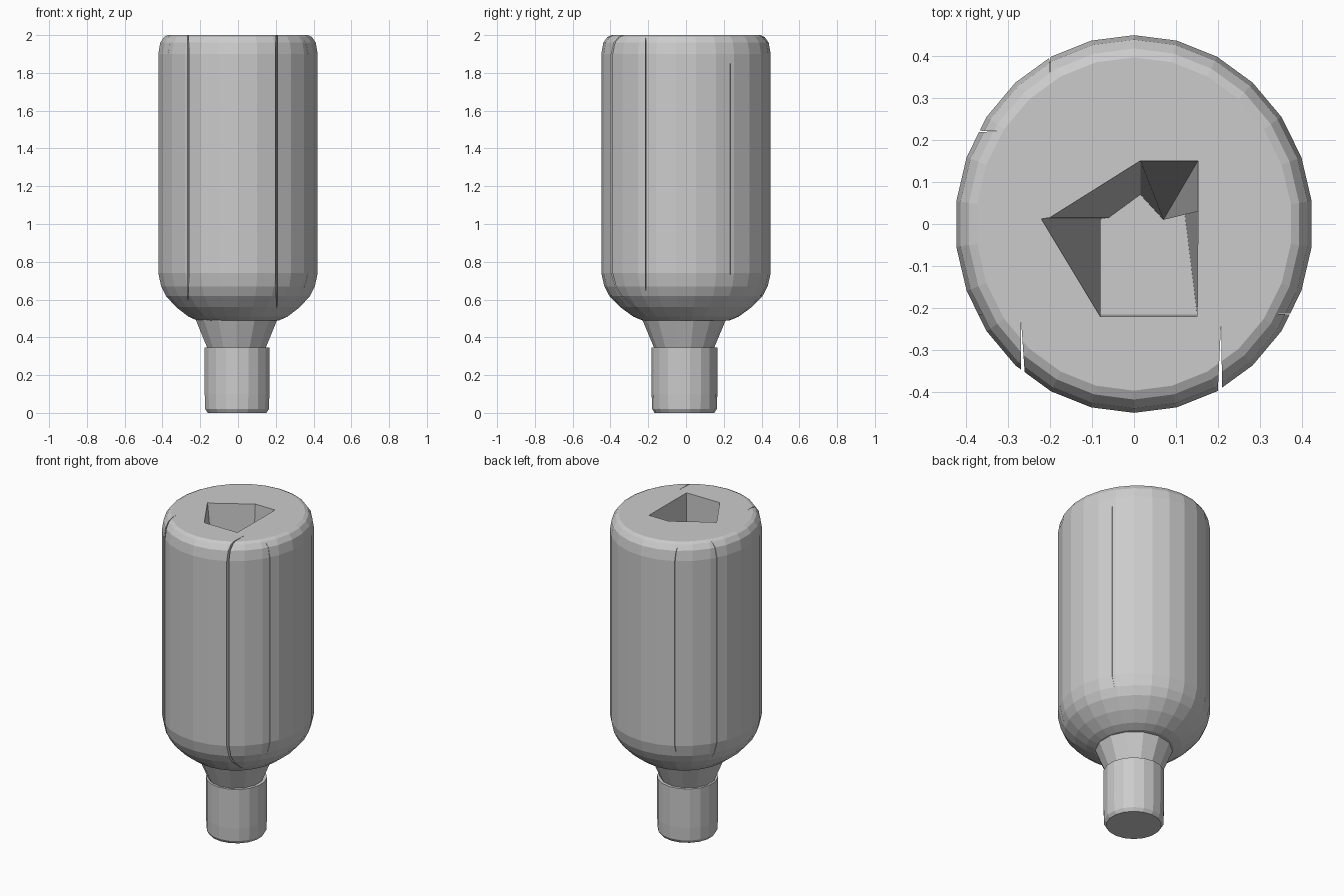
import bpy, bmesh, math

if "Cube" in bpy.data.objects:
    bpy.data.objects.remove(bpy.data.objects["Cube"])


def loft(name, rings, hide=False):
    """Solid through rings of equal point count, bottom ring first."""
    bm = bmesh.new()
    loops = [[bm.verts.new(p) for p in ring] for ring in rings]
    n = len(loops[0])
    for a, b in zip(loops, loops[1:]):
        for i in range(n):
            j = (i + 1) % n
            bm.faces.new((a[i], a[j], b[j], b[i]))
    bm.faces.new(loops[0][::-1])
    bm.faces.new(loops[-1])
    bmesh.ops.recalc_face_normals(bm, faces=bm.faces)
    mesh = bpy.data.meshes.new(name)
    bm.to_mesh(mesh)
    bm.free()
    obj = bpy.data.objects.new(name, mesh)
    bpy.context.collection.objects.link(obj)
    obj.hide_render = hide
    return obj


def lathe(name, profile, sides, sx=1.0, sy=1.0, cx=0.0, cy=0.0):
    angles = [math.tau * (i + 0.5) / sides for i in range(sides)]
    return loft(name, [[(cx + r * sx * math.cos(a), cy + r * sy * math.sin(a), z)
                        for a in angles] for r, z in profile])


def cut(obj, cutter):
    mod = obj.modifiers.new("cut", 'BOOLEAN')
    mod.operation = 'DIFFERENCE'
    mod.solver = 'EXACT'
    mod.object = cutter
    bpy.context.view_layer.objects.active = obj
    bpy.ops.object.modifier_apply(modifier=mod.name)
    bpy.data.objects.remove(cutter)


# Faceted body with rounded shoulder and slightly eased rim
body = lathe("bottle_body", [
    (0.22, 0.49), (0.265, 0.51), (0.33, 0.56), (0.385, 0.62), (0.41, 0.67),
    (0.425, 0.74), (0.425, 1.90), (0.415, 1.96), (0.395, 1.99), (0.375, 2.0)],
    26, sx=1.0, sy=1.055)

# Tapering uneven cavity in the top
top = [(-0.08, -0.22), (0.15, -0.22), (0.152, 0.03), (0.152, 0.15),
       (0.015, 0.15), (-0.20, 0.015), (-0.22, 0.012)]
low = [(-0.08, -0.215), (0.15, -0.215), (0.12, 0.03), (0.07, 0.01),
       (0.015, 0.07), (-0.06, 0.015), (-0.08, 0.012)]
cavity = loft("cavity_cutter", [
    [(x, y, 0.62) for x, y in low],
    [(x, y, 2.0) for x, y in top],
    [(x, y, 2.1) for x, y in top]], hide=True)
cut(body, cavity)

# Narrow wedge seams: inner point, outer point, outer half width, z range
seams = [
    ((-0.268, -0.23), (-0.262, -0.42), 0.007, 0.45, 2.1),
    ((0.207, -0.23), (0.203, -0.46), 0.007, 0.45, 2.1),
    ((-0.36, -0.213), (-0.46, -0.216), 0.004, 1.15, 2.1),
    ((0.34, -0.213), (0.44, -0.216), 0.004, 0.60, 2.1),
    ((0.34, 0.235), (0.44, 0.235), 0.004, 0.65, 1.85),
    ((-0.32, 0.22), (-0.44, 0.22), 0.004, 0.60, 2.1),
    ((-0.20, 0.36), (-0.20, 0.46), 0.004, 0.70, 2.1),
]
for (ix, iy), (ox, oy), w, z0, z1 in seams:
    d = math.hypot(ox - ix, oy - iy)
    nx, ny = -(oy - iy) / d * w, (ox - ix) / d * w
    tri = [(ix, iy), (ox + nx, oy + ny), (ox - nx, oy - ny)]
    cut(body, loft("seam_cutter", [[(x, y, z) for x, y in tri]
                                   for z in (z0, z1)], hide=True))

# Flared collar between neck and shoulder
lathe("collar", [(0.155, 0.335), (0.222, 0.495)], 14, cx=-0.008, cy=-0.01)

# Neck with a closed, slightly chamfered mouth
lathe("neck", [(0.158, 0.0), (0.171, 0.02), (0.174, 0.10), (0.174, 0.345)],
      18, cx=-0.005, cy=-0.008)
